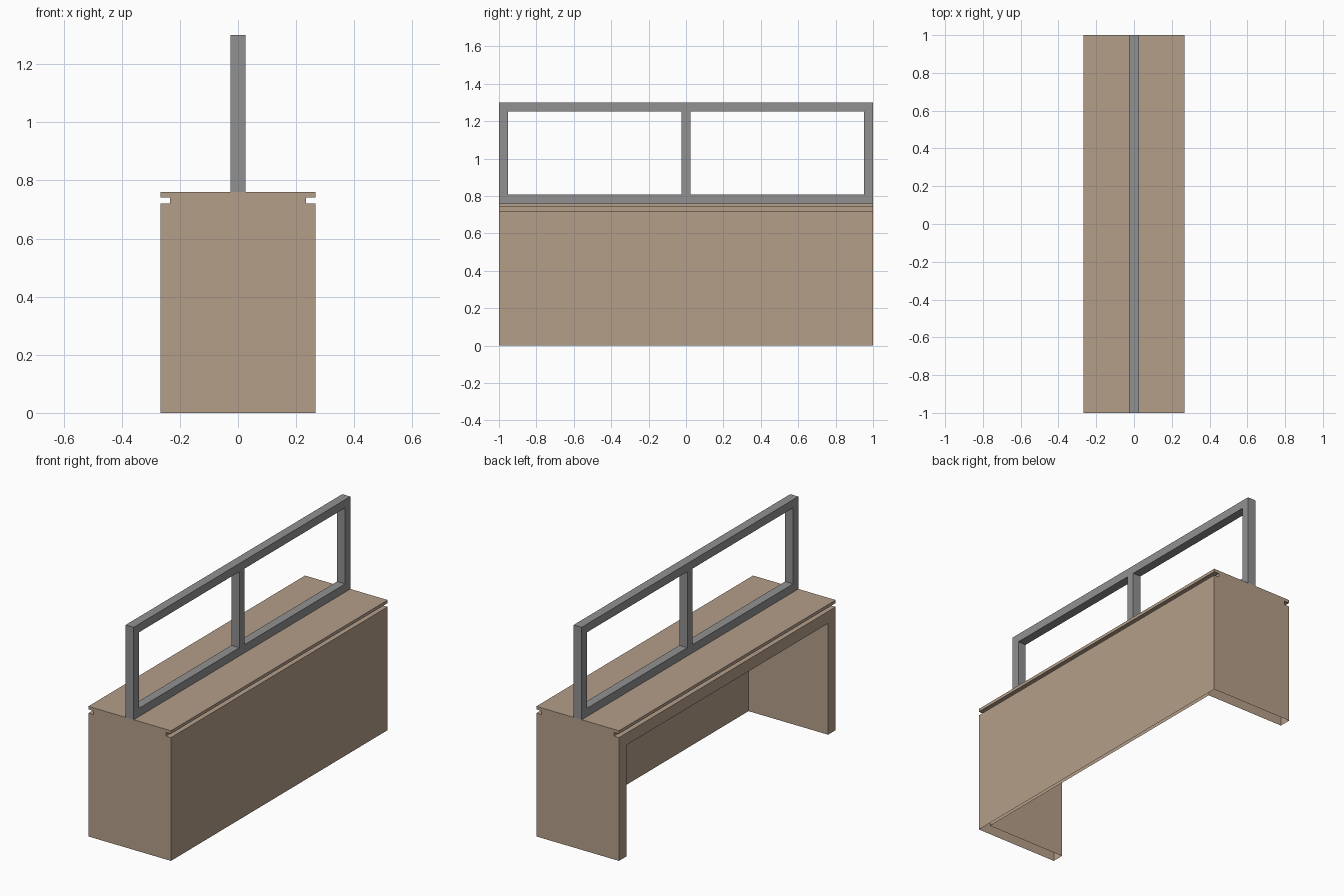
import bpy, bmesh

if "Cube" in bpy.data.objects:
    bpy.data.objects.remove(bpy.data.objects["Cube"])

X, Y = 0.267, 1.0          # half width and half length
BODY_Z = 0.72


def material(name, rgb):
    m = bpy.data.materials.new(name)
    m.diffuse_color = (*rgb, 1.0)
    m.use_nodes = True
    m.node_tree.nodes["Principled BSDF"].inputs["Base Color"].default_value = m.diffuse_color
    return m


wood = material("light wood", (0.46, 0.345, 0.255))
metal = material("grey metal", (0.285, 0.285, 0.285))


def finish(name, bm, mat):
    bmesh.ops.recalc_face_normals(bm, faces=bm.faces)
    me = bpy.data.meshes.new(name)
    bm.to_mesh(me)
    bm.free()
    me.materials.append(mat)
    ob = bpy.data.objects.new(name, me)
    bpy.context.collection.objects.link(ob)
    return ob


def box(name, x, y, z, mat):
    """Box from (min, max) ranges."""
    bm = bmesh.new()
    bmesh.ops.create_cube(bm, size=1)
    for v in bm.verts:
        for i, (a, b) in enumerate((x, y, z)):
            v.co[i] = a if v.co[i] < 0 else b
    return finish(name, bm, mat)


# Desk body: U-shaped shell, open on the -x side and underneath
t, p, under = 0.07, 0.02, 0.65     # leg thickness, panel thickness, underside height
plan = [(-X, -Y), (X, -Y), (X, Y), (-X, Y),
        (-X, Y - t), (X - p, Y - t), (X - p, -Y + t), (-X, -Y + t)]
bm = bmesh.new()
lo = [bm.verts.new((x, y, 0)) for x, y in plan]
hi = [bm.verts.new((x, y, BODY_Z if i < 4 else under)) for i, (x, y) in enumerate(plan)]
for i in (0, 1, 2, 4, 5, 6):       # outer and inner walls
    bm.faces.new((lo[i], lo[i + 1], hi[i + 1], hi[i]))
bm.faces.new(hi[:4])               # top
bm.faces.new(hi[4:])               # underside of the top
bm.faces.new((lo[0], hi[0], hi[3], lo[3], lo[4], hi[4], hi[7], lo[7]))  # open side frame
finish("desk_body", bm, wood)

# Recessed spacer and desktop
box("desktop_spacer", (-0.234, 0.234), (-Y, Y), (BODY_Z, 0.742), wood)
box("desktop", (-X, X), (-Y, Y), (0.742, 0.76), wood)

# Metal screen frame: two rails and three posts
w, b = 0.026, 0.048
z0, z1 = 0.76, 1.30
box("frame_bottom_rail", (-w, w), (-Y, Y), (z0, z0 + b), metal)
box("frame_top_rail", (-w, w), (-Y, Y), (z1 - b, z1), metal)
for name, c in (("front", -Y + b / 2), ("middle", 0), ("back", Y - b / 2)):
    box(f"frame_{name}_post", (-w, w), (c - b / 2, c + b / 2), (z0 + b, z1 - b), metal)
